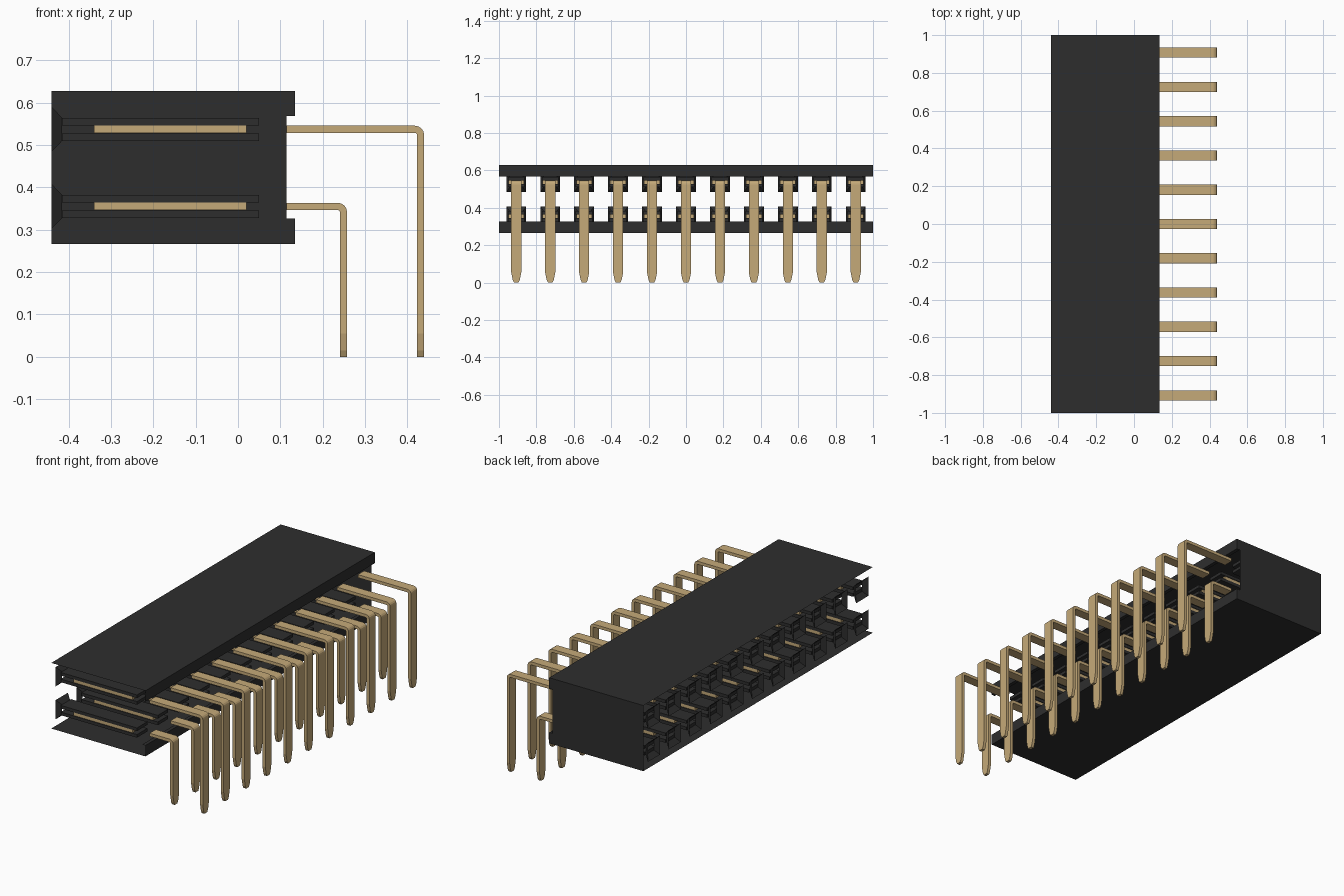
import bpy, bmesh, math

cube = bpy.data.objects.get("Cube")
if cube:
    bpy.data.objects.remove(cube, do_unlink=True)


def material(name, color):
    m = bpy.data.materials.new(name)
    m.use_nodes = True
    m.diffuse_color = color
    m.node_tree.nodes["Principled BSDF"].inputs["Base Color"].default_value = color
    return m


BLACK = material("black plastic", (0.027, 0.027, 0.027, 1))
GOLD = material("gold metal", (0.56, 0.40, 0.19, 1))

COUNT, PITCH = 11, 0.1815
MID_Z = 0.447                       # middle height of the housing
ROWS = {"lower": (0.355, 0.249), "upper": (0.537, 0.431)}   # row height, leg x
THICK, HALF_W = 0.0085, 0.027       # pin half thickness and half width


def finish(bm, name, mat):
    mesh = bpy.data.meshes.new(name)
    bm.to_mesh(mesh)
    bm.free()
    mesh.materials.append(mat)
    ob = bpy.data.objects.new(name, mesh)
    bpy.context.collection.objects.link(ob)
    return ob


def skin(bm, rings, closed=True):
    """Join matching rings of points with quads."""
    loops = [[bm.verts.new(p) for p in ring] for ring in rings]
    n = len(loops[0])
    for a, b in zip(loops, loops[1:]):
        for i in range(n if closed else n - 1):
            j = (i + 1) % n
            bm.faces.new((a[i], a[j], b[j], b[i]))
    return loops


def box(bm, x0, x1, y0, y1, z0, z1):
    rings = [[(x, y0, z0), (x, y1, z0), (x, y1, z1), (x, y0, z1)] for x in (x0, x1)]
    a, b = skin(bm, rings)
    bm.faces.new(a[::-1])
    bm.faces.new(b)


# Housing: top and bottom sheets with rear lips, and one closed end
lip = [(-0.44, 0.181), (0.135, 0.181), (0.135, 0.121), (0.115, 0.121)]
for name, s in (("housing_top", 1), ("housing_bottom", -1)):
    bm = bmesh.new()
    ends = [[(x, y, MID_Z + s * z) for x, z in lip] for y in (-s, s)]
    skin(bm, ends, closed=False)
    finish(bm, name, BLACK)

bm = bmesh.new()
outline = [(x, MID_Z + z) for x, z in lip] + [(x, MID_Z - z) for x, z in reversed(lip)]
bm.faces.new([bm.verts.new((x, 1, z)) for x, z in outline])
finish(bm, "housing_end", BLACK)


def build_socket(bm, y, z):
    # Flared mouth, then two prongs holding the contact
    rings = []
    for x, hy, hz in ((-0.44, 0.053, 0.053), (-0.415, 0.035, 0.027)):
        rings.append([(x, y - hy, z - hz), (x, y + hy, z - hz),
                      (x, y + hy, z + hz), (x, y - hy, z + hz)])
    skin(bm, rings)
    for s in (-1, 1):
        lo, hi = sorted((z + s * 0.0095, z + s * 0.027))
        box(bm, -0.415, 0.05, y - 0.045, y + 0.045, lo, hi)


def build_contact(bm, y, z):
    # Forked spring: two leaves on a base
    for s in (-1, 1):
        lo, hi = sorted((y + s * 0.018, y + s * 0.042))
        box(bm, -0.34, -0.02, lo, hi, z - 0.009, z + 0.009)
    box(bm, -0.02, 0.02, y - 0.042, y + 0.042, z - 0.009, z + 0.009)


def build_pin(bm, y, z, leg_x):
    # Flat strip bent down through a right angle, with a narrowed tip
    r = 0.0135
    cx, cz = leg_x - r, z - r
    path = [(0.115, z, 0, HALF_W)]
    for i in range(5):
        a = math.pi / 8 * i
        path.append((cx + r * math.sin(a), cz + r * math.cos(a), a, HALF_W))
    for height, half in ((0.055, HALF_W), (0.015, 0.019), (0, 0.012)):
        path.append((leg_x, height, math.pi / 2, half))
    rings = []
    for px, pz, a, half in path:
        dx, dz = THICK * math.sin(a), THICK * math.cos(a)
        rings.append([(px - dx, y - half, pz - dz), (px - dx, y + half, pz - dz),
                      (px + dx, y + half, pz + dz), (px + dx, y - half, pz + dz)])
    loops = skin(bm, rings)
    bm.faces.new(loops[0][::-1])
    bm.faces.new(loops[-1])


# Repeat sockets, contacts and pins along each row
for row, (z, leg_x) in ROWS.items():
    sockets, contacts, pins = bmesh.new(), bmesh.new(), bmesh.new()
    for i in range(COUNT):
        y = (i - (COUNT - 1) / 2) * PITCH
        build_socket(sockets, y, z)
        build_contact(contacts, y, z)
        build_pin(pins, y, z, leg_x)
    for bm in (contacts, pins):
        bmesh.ops.recalc_face_normals(bm, faces=bm.faces)
    finish(sockets, row + "_sockets", BLACK)
    finish(contacts, row + "_contacts", GOLD)
    finish(pins, row + "_pins", GOLD)
